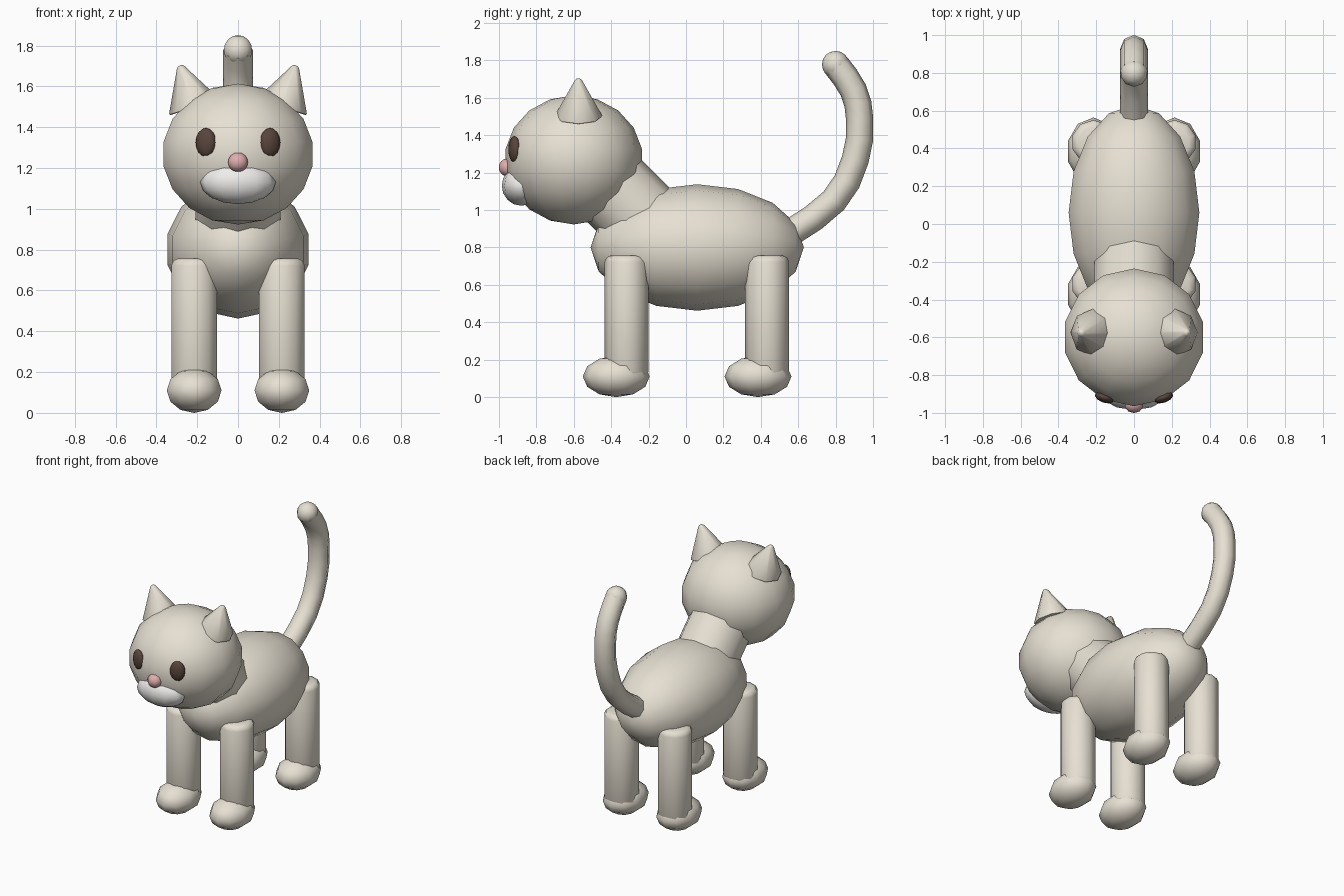
import bpy, bmesh
from math import radians
from mathutils import Matrix, Vector

if "Cube" in bpy.data.objects:
    bpy.data.objects.remove(bpy.data.objects["Cube"])


def material(name, rgb):
    m = bpy.data.materials.new(name)
    m.diffuse_color = (*rgb, 1)
    m.use_nodes = True
    m.node_tree.nodes["Principled BSDF"].inputs["Base Color"].default_value = m.diffuse_color
    return m


FUR = material("fur", (0.80, 0.75, 0.65))
WHITE = material("muzzle_white", (0.86, 0.85, 0.83))
PINK = material("nose_pink", (0.75, 0.42, 0.43))
DARK = material("eye_dark", (0.10, 0.06, 0.045))


def finish(name, bm, mat, angle=180):
    bmesh.ops.recalc_face_normals(bm, faces=bm.faces[:])
    for f in bm.faces:
        f.smooth = True
    for e in bm.edges:
        e.smooth = e.calc_face_angle(0) < radians(angle)
    me = bpy.data.meshes.new(name)
    bm.to_mesh(me)
    bm.free()
    me.materials.append(mat)
    ob = bpy.data.objects.new(name, me)
    bpy.context.collection.objects.link(ob)
    return ob


def ball(name, center, radii, mat=FUR, seg=14, rings=9, pole_y=False, turn=0):
    bm = bmesh.new()
    bmesh.ops.create_uvsphere(bm, u_segments=seg, v_segments=rings, radius=1)
    m = Matrix.Translation(center) @ Matrix.Rotation(turn, 4, 'Z') @ Matrix.Diagonal((*radii, 1))
    if pole_y:
        m = m @ Matrix.Rotation(radians(90), 4, 'X')
    bm.transform(m)
    return finish(name, bm, mat)


def tube(name, a, b, r1, r2, sides, bevel=0.0):
    a, b = Vector(a), Vector(b)
    bm = bmesh.new()
    bmesh.ops.create_cone(bm, cap_ends=True, segments=sides, radius1=r1, radius2=r2,
                          depth=(b - a).length)
    if bevel:
        rim = [e for e in bm.edges if e.calc_face_angle(0) > radians(60)]
        bmesh.ops.bevel(bm, geom=rim, offset=bevel, segments=2, profile=0.5, affect='EDGES')
    rot = Vector((0, 0, 1)).rotation_difference(b - a).to_matrix().to_4x4()
    bm.transform(Matrix.Translation((a + b) / 2) @ rot)
    return finish(name, bm, FUR, 50)


# Body, neck and head
ball("body", (0, 0.06, 0.80), (0.355, 0.57, 0.338), rings=8, pole_y=True)
tube("neck", (0, -0.20, 0.92), (0, -0.50, 1.22), 0.22, 0.22, 10)
ball("head", (0, -0.60, 1.268), (0.38, 0.37, 0.345))

# Face
ball("muzzle", (0, -0.88, 1.13), (0.185, 0.105, 0.107), WHITE, 12, 8)
ball("nose", (0, -0.955, 1.228), (0.051, 0.046, 0.048), PINK, 10, 8)

# Mirrored pairs: eyes, ears, legs and paws
for side, s in (("right", 1), ("left", -1)):
    ball("eye_" + side, (s * 0.157, -0.918, 1.325), (0.053, 0.028, 0.071), DARK, 10, 8,
         turn=s * 0.35)
    tube("ear_" + side, (s * 0.215, -0.575, 1.498), (s * 0.284, -0.575, 1.703),
         0.131, 0.014, 8, 0.012)
    for pos, y, py in (("front", -0.318, -0.373), ("rear", 0.433, 0.385)):
        tube(f"{pos}_leg_{side}", (s * 0.214, y, 0.10), (s * 0.214, y, 0.757),
             0.118, 0.118, 10, 0.035)
        ball(f"{pos}_paw_{side}", (s * 0.215, py, 0.11), (0.141, 0.179, 0.11), seg=10, rings=6)

# Tail swept along a curve, with a round tip
path = [(0.56, 0.88), (0.79, 1.05), (0.905, 1.27), (0.928, 1.49), (0.895, 1.64), (0.80, 1.778)]
cu = bpy.data.curves.new("tail", 'CURVE')
cu.dimensions = '3D'
cu.bevel_depth = 0.073
cu.bevel_resolution = 2
cu.resolution_u = 2
cu.use_fill_caps = True
sp = cu.splines.new('BEZIER')
sp.bezier_points.add(len(path) - 1)
for p, (y, z) in zip(sp.bezier_points, path):
    p.co = (0, y, z)
    p.handle_left_type = p.handle_right_type = 'AUTO'
cu.materials.append(FUR)
bpy.context.collection.objects.link(bpy.data.objects.new("tail", cu))
ball("tail_tip", (0, 0.80, 1.778), (0.073, 0.073, 0.073), seg=10, rings=8)
